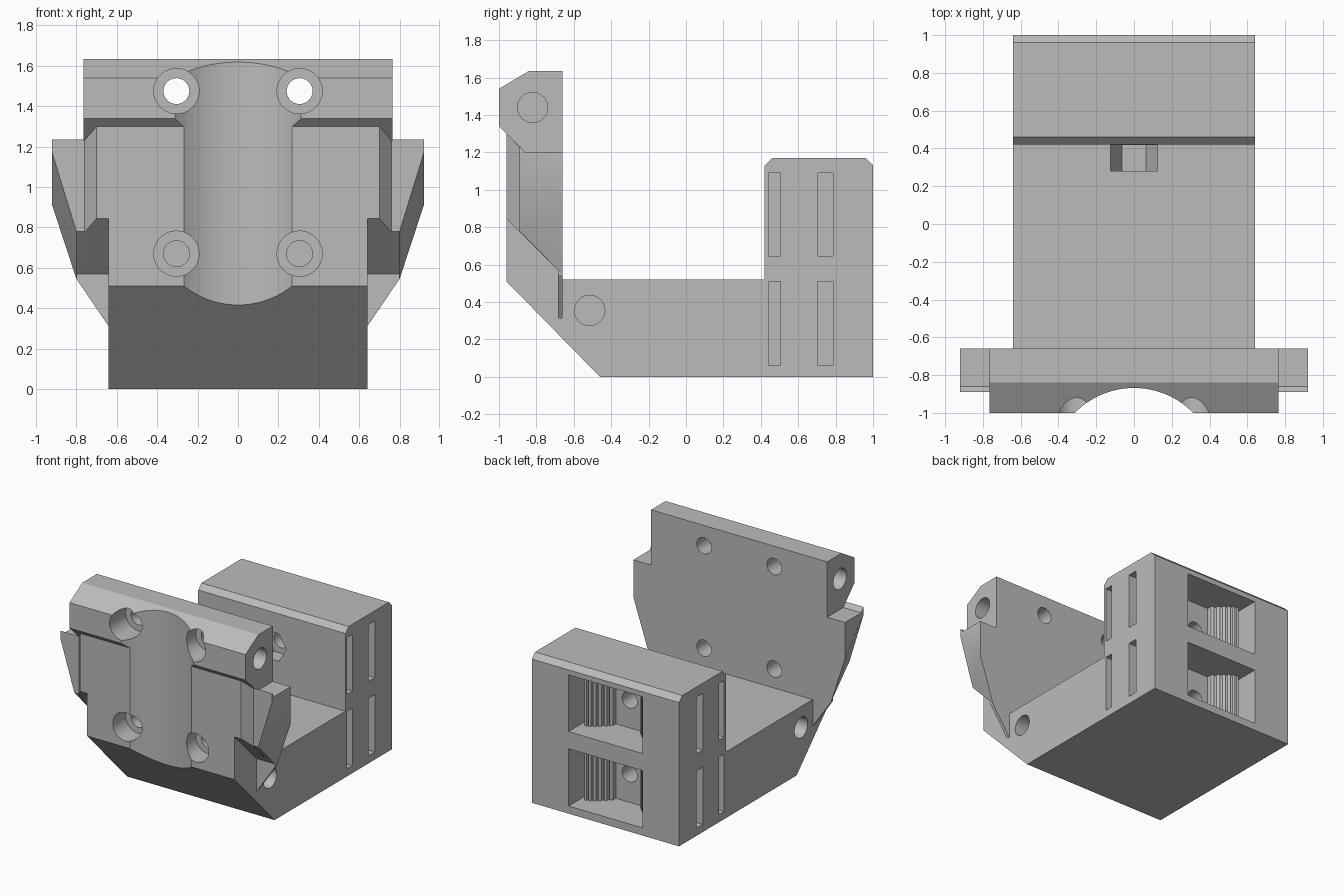
import bpy, bmesh, math
from mathutils import Vector

if "Cube" in bpy.data.objects:
    bpy.data.objects.remove(bpy.data.objects["Cube"])

grey = bpy.data.materials.new("plain_grey")
grey.diffuse_color = (0.5, 0.5, 0.5, 1)
grey.use_nodes = True
grey.node_tree.nodes["Principled BSDF"].inputs["Base Color"].default_value = grey.diffuse_color


def finish(name, bm):
    bmesh.ops.recalc_face_normals(bm, faces=bm.faces[:])
    me = bpy.data.meshes.new(name)
    bm.to_mesh(me)
    bm.free()
    ob = bpy.data.objects.new(name, me)
    bpy.context.collection.objects.link(ob)
    me.materials.append(grey)
    return ob


def prism(name, pts, axis, a, b):
    """Extrude a 2D outline along an axis from a to b."""
    put = {'x': lambda p, t: (t, p[0], p[1]),
           'y': lambda p, t: (p[0], t, p[1]),
           'z': lambda p, t: (p[0], p[1], t)}[axis]
    bm = bmesh.new()
    lo = [bm.verts.new(put(p, a)) for p in pts]
    hi = [bm.verts.new(put(p, b)) for p in pts]
    n = len(pts)
    bm.faces.new(lo)
    bm.faces.new(hi)
    for i in range(n):
        j = (i + 1) % n
        bm.faces.new((lo[i], lo[j], hi[j], hi[i]))
    return finish(name, bm)


def circle(cx, cy, r, n=40, turn=0.0):
    return [(cx + r * math.cos(turn + math.tau * i / n),
             cy + r * math.sin(turn + math.tau * i / n)) for i in range(n)]


def rect(x0, x1, y0, y1):
    return [(x0, y0), (x1, y0), (x1, y1), (x0, y1)]


def hull(name, pts):
    bm = bmesh.new()
    for p in pts:
        bm.verts.new(Vector(p))
    bmesh.ops.convex_hull(bm, input=bm.verts[:])
    bmesh.ops.dissolve_limit(bm, angle_limit=0.01, verts=bm.verts[:], edges=bm.edges[:])
    return finish(name, bm)


def combine(target, tool, op):
    m = target.modifiers.new(op, 'BOOLEAN')
    m.operation = op
    m.solver = 'EXACT'
    m.object = tool
    bpy.context.view_layer.objects.active = target
    bpy.ops.object.modifier_apply(modifier=m.name)
    bpy.data.objects.remove(tool, do_unlink=True)


# Base, rear column and lower front in one side profile
body = prism("carriage_body", [
    (-0.46, 0), (1, 0), (1, 1.13), (0.96, 1.17), (0.46, 1.17), (0.42, 1.13),
    (0.42, 0.52), (-0.66, 0.52), (-0.66, 1.0), (-0.96, 1.0), (-0.96, 0.51)], 'x', -0.64, 0.64)

# Front plate with chamfered vertical edges and a sloped underside
plate = []
for s in (-1, 1):
    for x, y, top in ((0.70, -0.96, 1.30), (0.76, -0.89, 1.235), (0.76, -0.66, 1.22)):
        plate += [(s * x, y, -y - 0.115), (s * x, y, top)]
combine(body, hull("front_plate", plate), 'UNION')

# Top bar
combine(body, prism("top_bar", [
    (-0.66, 1.2), (-0.66, 1.635), (-0.84, 1.635), (-1.0, 1.54), (-1.0, 1.34), (-0.86, 1.2)],
    'x', -0.765, 0.765), 'UNION')

# Side ears, their raised lips and thin lower ribs
for s in (-1, 1):
    front = [(0.6, 1.2), (0.92, 1.2), (0.92, 1.17), (0.80, 0.78), (0.6, 0.78)]
    back = [(0.6, 1.2), (0.92, 1.2), (0.92, 0.91), (0.80, 0.545), (0.6, 0.545)]
    ear = [(s * x, -0.89, z) for x, z in front] + [(s * x, -0.66, z) for x, z in back]
    combine(body, hull("ear", ear), 'UNION')
    combine(body, prism("ear_lip", [(-0.89, 1.235), (-0.86, 1.2), (-0.86, 1.18), (-0.89, 1.18)],
                        'x', s * 0.72, s * 0.92), 'UNION')
    rib = [(0.80, 0.545), (0.64, 0.31), (0.5, 0.31), (0.5, 0.58), (0.80, 0.58)]
    combine(body, prism("ear_rib", [(s * x, z) for x, z in rib], 'y', -0.685, -0.66), 'UNION')

# Vertical round channel down the front
combine(body, prism("channel", circle(0, -1.305, 0.437, 96), 'z', -0.1, 1.8), 'DIFFERENCE')

# Counterbored bolt holes through the front
for x in (-0.305, 0.305):
    for z in (0.67, 1.475):
        combine(body, prism("bore", circle(x, z, 0.112), 'y', -1.1, -0.80), 'DIFFERENCE')
        combine(body, prism("bolt_hole", circle(x, z, 0.064), 'y', -0.9, -0.6), 'DIFFERENCE')

for s in (-1, 1):
    # Round blind holes in the sides
    for y, z, x in ((-0.82, 1.44, 0.765), (-0.515, 0.355, 0.64)):
        combine(body, prism("side_hole", circle(y, z, 0.081), 'x', s * (x - 0.22), s * (x + 0.1)),
                'DIFFERENCE')

for z0, z1, zc in ((0.06, 0.51, 0.285), (0.645, 1.09, 0.865)):
    # Rear windows
    combine(body, prism("window", rect(-0.32, 0.32, z0, z1), 'y', 0.70, 1.1), 'DIFFERENCE')
    # Belt slots from the sides
    for s in (-1, 1):
        combine(body, prism("front_slot", rect(0.44, 0.505, z0, z1), 'x', s * 0.33, s * 0.7),
                'DIFFERENCE')
        combine(body, prism("rear_slot", rect(0.705, 0.785, z0, z1), 'x', s * 0.30, s * 0.7),
                'DIFFERENCE')
    # Tension bolt hole
    combine(body, prism("tension_hole", circle(0, zc, 0.065), 'y', 0.35, 0.75), 'DIFFERENCE')

# Nut slot sunk into the base, and nut recess in the column front
combine(body, prism("nut_slot", [(-0.125, 0.6), (-0.125, 0.285), (-0.0625, 0.177),
                                 (0.0625, 0.177), (0.125, 0.285), (0.125, 0.6)],
                    'y', 0.28, 0.4195), 'DIFFERENCE')
combine(body, prism("nut_recess", circle(0, 0.865, 0.125, 6), 'y', 0.3, 0.54), 'DIFFERENCE')

bpy.ops.object.select_all(action='DESELECT')
body.select_set(True)
bpy.context.view_layer.objects.active = body
bpy.ops.object.shade_smooth_by_angle(angle=math.radians(25))

# Toothed belt grips inside the windows
for s, side in ((-1, "left"), (1, "right")):
    for level, z0, z1 in (("lower", 0.05, 0.52), ("upper", 0.635, 1.10)):
        pts = [(s * 0.12, 0.68)]
        n = 6
        for i in range(n):
            for k, dy in ((0.0, 0), (0.55, 0), (0.56, -0.03), (0.99, -0.03)):
                t = (i + k) / n
                pts.append((s * (0.12 + 0.18 * t), 0.735 + 0.12 * math.sin(t * math.pi / 2) + dy))
        pts.append((s * 0.30, 0.68))
        prism(f"belt_grip_{side}_{level}", pts, 'z', z0, z1)
